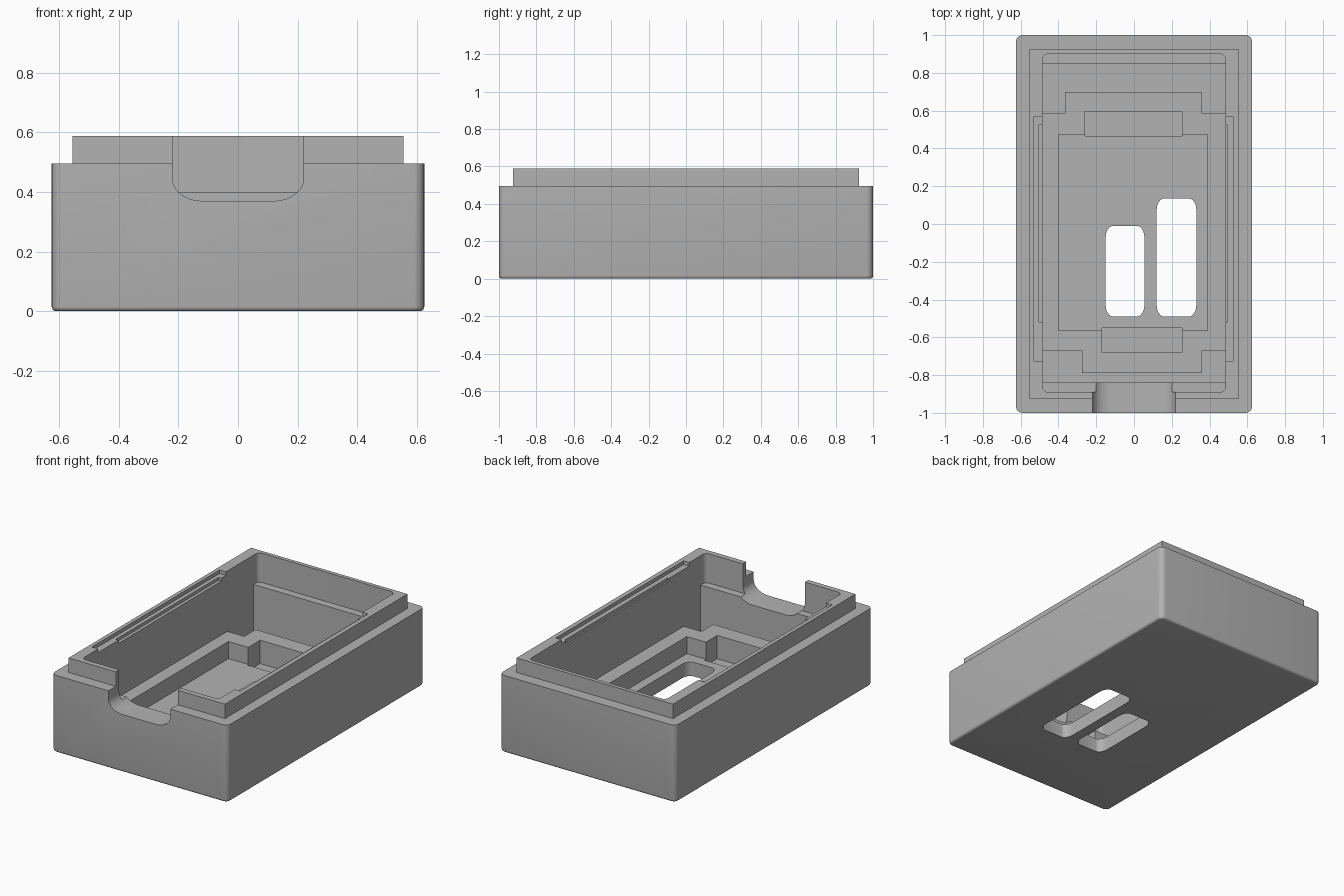
import bpy, bmesh, math

cube = bpy.data.objects.get("Cube")
if cube:
    bpy.data.objects.remove(cube, do_unlink=True)

TOP = 0.588       # rim height
OVER = 0.7        # cutters reach past the rim
LEDGE = 0.40      # step on the end walls
PLATFORM = 0.20   # raised inner floor
POCKET = 0.09     # recessed floor

grey = bpy.data.materials.new("plain_grey")
grey.use_nodes = True
colour = (0.45, 0.45, 0.45, 1)
grey.diffuse_color = colour
grey.node_tree.nodes["Principled BSDF"].inputs["Base Color"].default_value = colour


def rounded(x0, x1, y0, y1, rx=0, ry=None, steps=6):
    """Corner points of a rectangle with optional elliptical corners."""
    if not rx:
        return [(x0, y0), (x1, y0), (x1, y1), (x0, y1)]
    ry = ry or rx
    centres = [(x1 - rx, y1 - ry), (x0 + rx, y1 - ry), (x0 + rx, y0 + ry), (x1 - rx, y0 + ry)]
    pts = []
    for q, (cx, cy) in enumerate(centres):
        for i in range(steps + 1):
            a = math.pi / 2 * (q + i / steps)
            pts.append((cx + rx * math.cos(a), cy + ry * math.sin(a)))
    return pts


def prism(name, outline, lo, hi, axis="z"):
    """Extrude an outline along z, or along y when it is drawn in x and z."""
    bm = bmesh.new()
    place = (lambda p: (p[0], p[1], lo)) if axis == "z" else (lambda p: (p[0], lo, p[1]))
    face = bm.faces.new([bm.verts.new(place(p)) for p in outline])
    new = bmesh.ops.extrude_face_region(bm, geom=[face])["geom"]
    move = (0, 0, hi - lo) if axis == "z" else (0, hi - lo, 0)
    bmesh.ops.translate(bm, vec=move, verts=[v for v in new if isinstance(v, bmesh.types.BMVert)])
    bmesh.ops.recalc_face_normals(bm, faces=bm.faces)
    mesh = bpy.data.meshes.new(name)
    bm.to_mesh(mesh)
    bm.free()
    mesh.materials.append(grey)
    ob = bpy.data.objects.new(name, mesh)
    bpy.context.collection.objects.link(ob)
    return ob


def apply_modifier(ob, mod):
    bpy.context.view_layer.objects.active = ob
    bpy.ops.object.modifier_apply(modifier=mod.name)


def combine(target, other, operation="DIFFERENCE"):
    mod = target.modifiers.new("cut", "BOOLEAN")
    mod.operation = operation
    mod.solver = "EXACT"
    mod.object = other
    apply_modifier(target, mod)
    bpy.data.objects.remove(other, do_unlink=True)


# Outer shell with rounded uprights and a softened bottom edge
case = prism("case", rounded(-0.625, 0.625, -1, 1, 0.035), 0, 0.495)
bm = bmesh.new()
bm.from_mesh(case.data)
rim = [e for e in bm.edges if all(v.co.z < 0.001 for v in e.verts)]
bmesh.ops.bevel(bm, geom=rim, offset=0.015, segments=4, profile=0.5, affect="EDGES")
bm.to_mesh(case.data)
bm.free()

# Raised lip around the opening
combine(case, prism("lip", rounded(-0.555, 0.555, -0.925, 0.925), 0.3, TOP), "UNION")

# Main cavity: wide above the end ledges, shorter below
combine(case, prism("upper_cavity", rounded(-0.485, 0.485, -0.89, 0.9, 0.03), LEDGE, OVER))
combine(case, prism("lower_cavity", rounded(-0.485, 0.485, -0.84, 0.85), PLATFORM, OVER))

# Deep wells around the two tongues of the platform
back_well = [(-0.485, 0.585), (-0.365, 0.585), (-0.365, 0.7), (0.36, 0.7),
             (0.36, 0.585), (0.485, 0.585), (0.485, 0.85), (-0.485, 0.85)]
front_well = [(-0.485, -0.67), (-0.275, -0.67), (-0.275, -0.79), (0.36, -0.79),
              (0.36, -0.67), (0.485, -0.67), (0.485, -0.84), (-0.485, -0.84)]
for outline in (back_well, front_well):
    combine(case, prism("well", outline, POCKET, 0.3))

# Central pocket and the deeper tabs at its ends
combine(case, prism("pocket", rounded(-0.4, 0.39, -0.565, 0.475), POCKET, 0.3))
combine(case, prism("back_tab", rounded(-0.26, 0.255, 0.465, 0.595), 0.05, 0.3))
combine(case, prism("front_tab", rounded(-0.17, 0.255, -0.68, -0.55), 0.05, 0.3))

# Two slots through the floor
combine(case, prism("short_slot", rounded(-0.15, 0.055, -0.49, -0.01, 0.04, 0.06), -0.1, 0.3))
combine(case, prism("long_slot", rounded(0.12, 0.33, -0.49, 0.135, 0.04, 0.06), -0.1, 0.3))

# Stepped catches along the inside of both long walls
for side, outer, inner in ((-1, 0.53, 0.505), (1, 0.525, 0.495)):
    for reach, y0, y1, depth in ((outer, -0.725, 0.57, 0.565), (inner, -0.52, 0.525, 0.545)):
        x0, x1 = sorted((side * 0.4, side * reach))
        combine(case, prism("catch", rounded(x0, x1, y0, y1), depth, OVER))

# Rounded cable notch in the front wall
combine(case, prism("notch", rounded(-0.22, 0.22, 0.37, 0.9, 0.1, 0.075, 10), -1.2, -0.8, "y"))

bpy.ops.object.select_all(action="DESELECT")
case.select_set(True)
bpy.context.view_layer.objects.active = case
bpy.ops.object.shade_smooth_by_angle(angle=math.radians(35))
